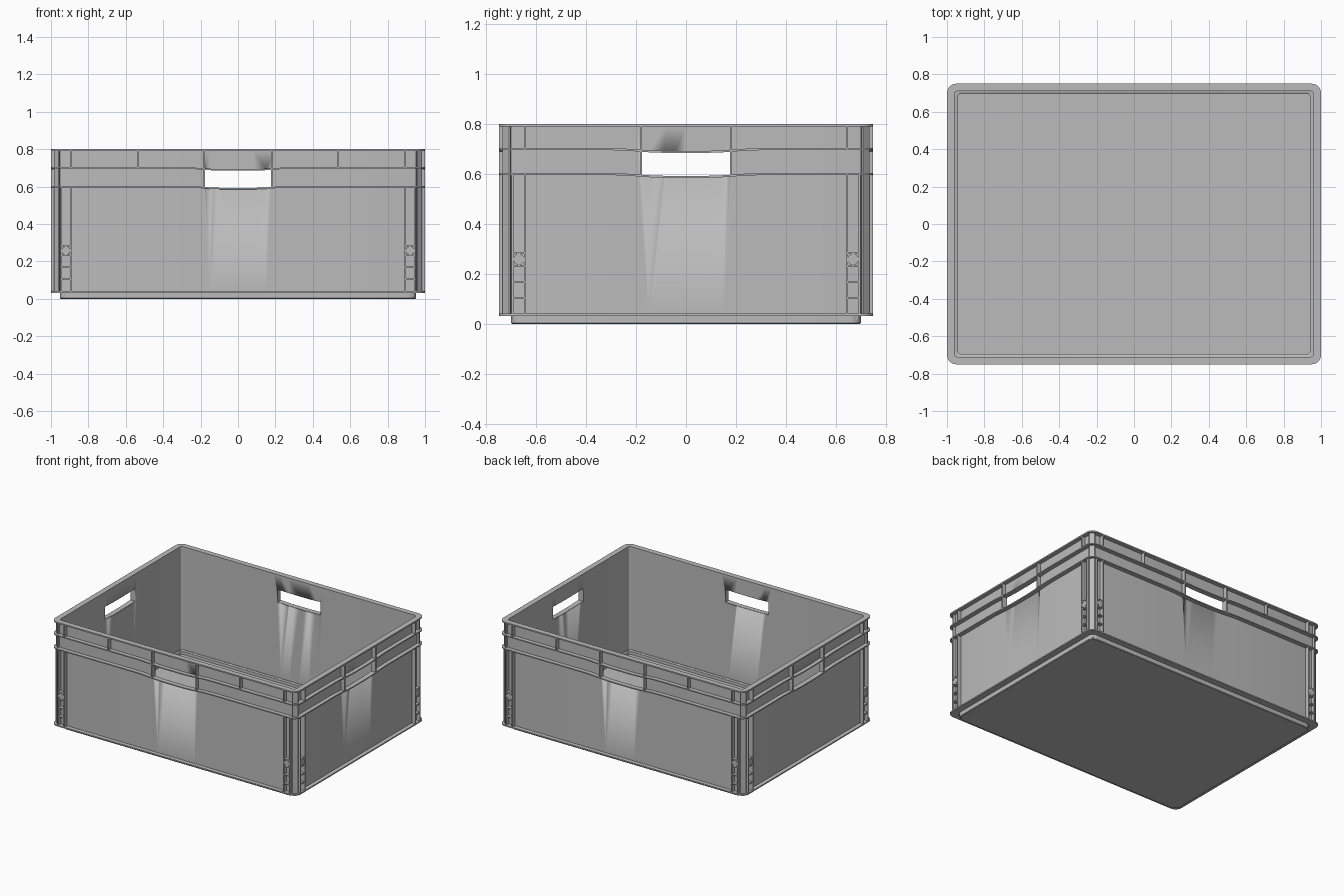
import bpy, bmesh, math
from mathutils import Vector

if "Cube" in bpy.data.objects:
    bpy.data.objects.remove(bpy.data.objects["Cube"], do_unlink=True)

HX, HY = 1.0, 0.75
SAG_T = [0.3, 0.25, 0.2, 0.15, 0.08, 0.0, -0.08, -0.15, -0.2, -0.25, -0.3]

grey = bpy.data.materials.new("crate grey")
grey.use_nodes = True
COLOUR = (0.5, 0.5, 0.5, 1)
grey.diffuse_color = COLOUR
bsdf = grey.node_tree.nodes["Principled BSDF"]
bsdf.inputs["Base Color"].default_value = COLOUR
bsdf.inputs["Roughness"].default_value = 0.6


def finish(name, bm):
    """Turn a bmesh into a linked grey object with smooth rounded corners."""
    bmesh.ops.recalc_face_normals(bm, faces=bm.faces)
    me = bpy.data.meshes.new(name)
    bm.to_mesh(me)
    bm.free()
    me.materials.append(grey)
    ob = bpy.data.objects.new(name, me)
    bpy.context.collection.objects.link(ob)
    me.shade_smooth()
    me.set_sharp_from_angle(angle=math.radians(30))
    return ob


def sag(t):
    """Downward dip of the bands around a hand hole."""
    f = min(1, max(0, (0.3 - abs(t)) / 0.22))
    return -0.011 * f * f * (3 - 2 * f)


def loop(bm, inset, z, r, dip=False):
    """Rounded rectangle of vertices, with extra points along mid sides."""
    hx, hy = HX - inset, HY - inset
    pts = []
    for k, (sx, sy) in enumerate([(1, 1), (-1, 1), (-1, -1), (1, -1)]):
        cx, cy = sx * (hx - r), sy * (hy - r)
        for i in range(7):
            a = math.pi / 2 * (k + i / 6)
            pts.append((cx + r * math.cos(a), cy + r * math.sin(a)))
        pts += [[(t, hy), (-hx, t), (-t, -hy), (hx, -t)][k] for t in SAG_T]
    return [bm.verts.new((x, y, z + (sag(min(abs(x), abs(y))) if dip else 0)))
            for x, y in pts]


def bridge(bm, a, b):
    n = len(a)
    for i in range(n):
        j = (i + 1) % n
        bm.faces.new((a[i], a[j], b[j], b[i]))


def ring(name, z0, z1, inner, inner_r, dip=False):
    """Horizontal band running all the way round the crate."""
    bm = bmesh.new()
    ls = [loop(bm, 0, z0, 0.05, dip), loop(bm, 0, z1, 0.05, dip),
          loop(bm, inner, z1, inner_r, dip), loop(bm, inner, z0, inner_r, dip)]
    for i in range(4):
        bridge(bm, ls[i], ls[(i + 1) % 4])
    return finish(name, bm)


def prism(bm, pts, vec):
    """Extrude a flat polygon along a vector."""
    a = [bm.verts.new(p) for p in pts]
    b = [bm.verts.new(Vector(p) + Vector(vec)) for p in pts]
    bm.faces.new(a)
    bm.faces.new(b)
    bridge(bm, a, b)


def on_side(axis, s, t, inset, z):
    """Point on a side wall: t runs along the wall, inset is depth from the outside."""
    return (t, s * (HY - inset), z) if axis == "x" else (s * (HX - inset), t, z)


SIDES = [(axis, s) for axis in "xy" for s in (1, -1)]


def side_box(bm, axis, s, t0, t1, z0, z1, outer=0.001):
    pts = [on_side(axis, s, t, 0.034, z)
           for t, z in ((t0, z0), (t1, z0), (t1, z1), (t0, z1))]
    d = s * (0.034 - outer)
    prism(bm, pts, (0, d, 0) if axis == "x" else (d, 0, 0))


# Body: foot, walls and floor as one lofted shell
bm = bmesh.new()
PROFILE = [(0.052, 0.0, 0.045), (0.048, 0.004, 0.045), (0.048, 0.036, 0.045),
           (0.03, 0.036, 0.03), (0.03, 0.794, 0.03), (0.04, 0.794, 0.015),
           (0.04, 0.042, 0.015), (0.055, 0.036, 0.015), (0.055, 0.014, 0.015)]
loops = [loop(bm, *p) for p in PROFILE]
for a, b in zip(loops, loops[1:]):
    bridge(bm, a, b)
bm.faces.new(loops[0])
bm.faces.new(loops[-1])
body = finish("crate_body", bm)

# Hand holes cut through all four walls
HOLE = 0.176
HT = [HOLE * (i / 4 - 1) for i in range(9)]
for axis in "xy":
    bm = bmesh.new()
    outline = [(t, 0.602 + sag(t)) for t in HT] + \
              [(t, 0.70 + sag(t)) for t in reversed(HT)]
    prism(bm, [(t, -2, z) if axis == "x" else (-2, t, z) for t, z in outline],
          (0, 4, 0) if axis == "x" else (4, 0, 0))
    cutter = finish("hole_cutter", bm)
    cutter.hide_render = True
    mod = body.modifiers.new("hand_holes", "BOOLEAN")
    mod.operation = "DIFFERENCE"
    mod.solver = "EXACT"
    mod.object = cutter
    bpy.context.view_layer.objects.active = body
    bpy.ops.object.modifier_apply(modifier=mod.name)
    bpy.data.objects.remove(cutter, do_unlink=True)

# Horizontal bands
ring("top_rim", 0.79, 0.8, 0.04, 0.015)
ring("upper_band", 0.696, 0.704, 0.036, 0.024, True)
ring("lower_band", 0.596, 0.604, 0.036, 0.024, True)
ring("bottom_band", 0.032, 0.041, 0.045, 0.03)

# Vertical ribs on each wall
bm = bmesh.new()
W = 0.004
for axis, s in SIDES:
    half = HX if axis == "x" else HY
    for m in (1, -1):
        hole_t = m * (HOLE + W)
        side_box(bm, axis, s, hole_t - W, hole_t + W, 0.594, 0.795)
        upper = [half - 0.105] + ([0.535] if axis == "x" else [])
        for t in upper:
            side_box(bm, axis, s, m * t - W, m * t + W, 0.70, 0.795)
        for t in (half - 0.105, half - 0.055):
            side_box(bm, axis, s, m * t - W, m * t + W, 0.037, 0.60)
finish("vertical_ribs", bm)

# Little ladder ribs and round bosses near the corners
bm = bmesh.new()
for axis, s in SIDES:
    half = HX if axis == "x" else HY
    for m in (1, -1):
        c = m * (half - 0.08)
        for z in (0.104, 0.168, 0.232, 0.284):
            side_box(bm, axis, s, c - 0.025, c + 0.025, z - W, z + W, 0.004)
        disc = []
        for i in range(20):
            a = math.tau * i / 20
            disc.append(on_side(axis, s, c + 0.022 * math.cos(a), 0.034,
                                0.258 + 0.022 * math.sin(a)))
        d = s * 0.03
        prism(bm, disc, (0, d, 0) if axis == "x" else (d, 0, 0))
finish("corner_ladders", bm)

# Chamfered corner posts
bm = bmesh.new()
POST = [(0.046, 0.015), (0.04, 0.015), (0.015, 0.04),
        (0.015, 0.046), (0.035, 0.048), (0.048, 0.035)]
for sx in (1, -1):
    for sy in (1, -1):
        prism(bm, [(sx * (HX - u), sy * (HY - v), 0.037) for u, v in POST],
              (0, 0, 0.757))
finish("corner_posts", bm)
